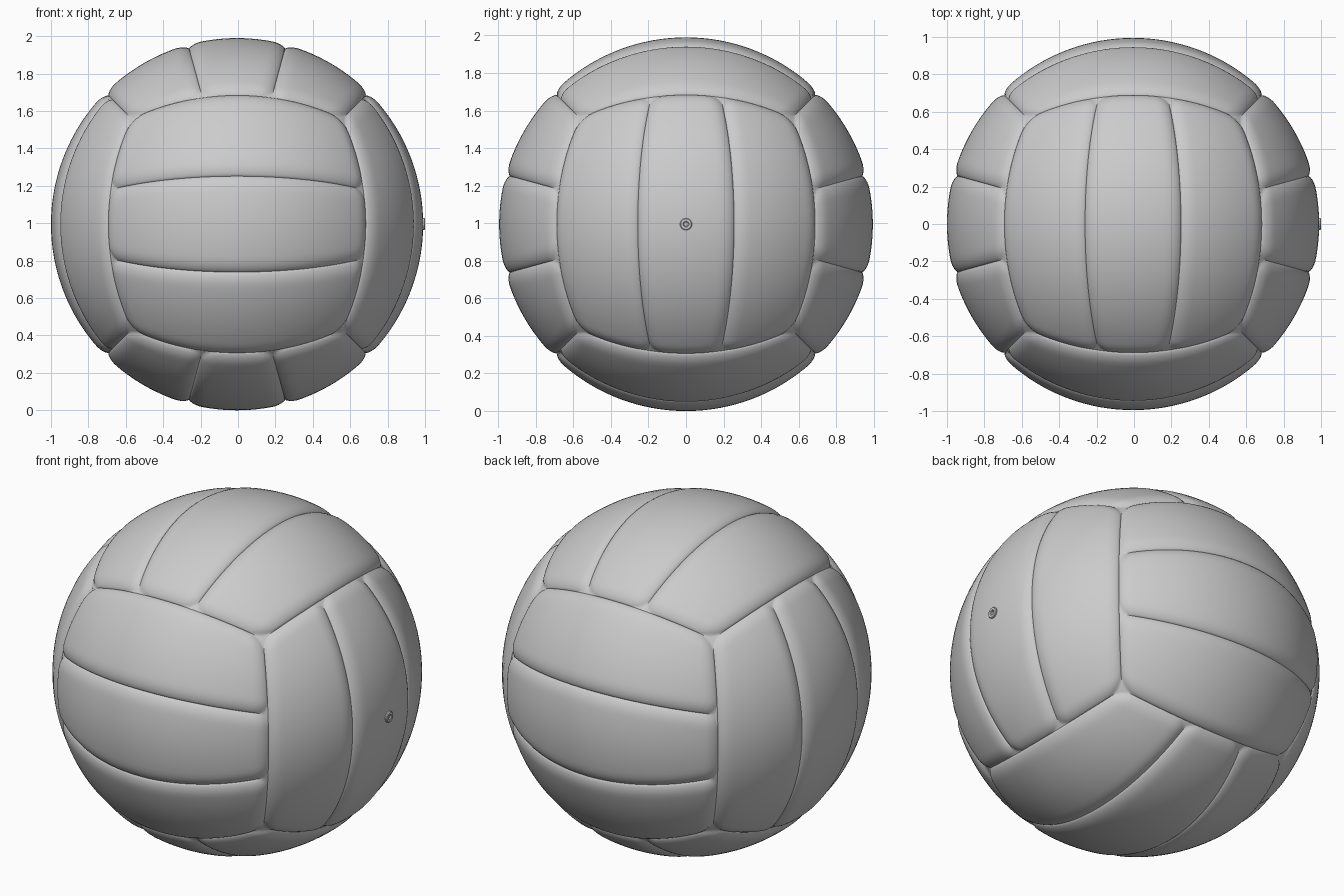
import bpy, math
from mathutils import Vector

if "Cube" in bpy.data.objects:
    bpy.data.objects.remove(bpy.data.objects["Cube"])

R = 0.995                       # ball radius
C = Vector((-0.005, 0, R))      # ball centre (valve tip reaches x = 1)
DEPTH, ROLL = 0.023, 0.075      # seam depth and width of the rounded panel edge
SEAM = math.radians(15.3)       # angle of the two seams inside each face
Q = math.pi / 4
NS, NL = 22, 54                 # grid across / along a panel


def make_object(name, verts, faces):
    me = bpy.data.meshes.new(name)
    me.from_pydata(verts, [], faces)
    me.update()
    ob = bpy.data.objects.new(name, me)
    bpy.context.collection.objects.link(ob)
    for p in me.polygons:
        p.use_smooth = True
    return ob


def spread(a, b, n):
    """n+1 values from a to b, denser near both ends."""
    return [(a + b) / 2 + (b - a) / 2 * math.sin(math.pi / 2 * (2 * i / n - 1))
            for i in range(n + 1)]


def edge(angle_tan, a, b):
    """How far into the rounded edge zone: 0 = flat, 1 = on the seam."""
    def dist(t):
        return (angle_tan[0] * math.cos(t) - angle_tan[1] * math.sin(t)) * R
    d = min(abs(dist(a)), abs(dist(b)))
    return max(0, 1 - d / ROLL)


def panel(name, axis, sign, a, b):
    s_ax, l_ax = (axis + 1) % 3, (axis + 2) % 3
    verts, faces = [], []
    for s in spread(a, b, NS):
        for l in spread(-Q, Q, NL):
            d = Vector((0, 0, 0))
            d[axis], d[s_ax], d[l_ax] = sign, math.tan(s), math.tan(l)
            d.normalize()
            h = abs(d[axis])
            q = min(1, math.hypot(edge((d[s_ax], h), a, b), edge((d[l_ax], h), -Q, Q)))
            drop = DEPTH * (0.5 * q ** 2 + 0.5 * (1 - math.sqrt(1 - q * q)))
            verts.append(C + d * (R - drop))
    w = NL + 1
    for i in range(NS):
        for j in range(NL):
            f = (i * w + j, (i + 1) * w + j, (i + 1) * w + j + 1, i * w + j + 1)
            faces.append(f if sign > 0 else f[::-1])
    make_object(name, verts, faces)


# Eighteen panels: six faces of three strips each
sides = {(0, 1): "right", (0, -1): "left", (1, 1): "back",
         (1, -1): "front", (2, 1): "top", (2, -1): "bottom"}
cuts = [-Q, -SEAM, SEAM, Q]
for (axis, sign), side in sides.items():
    for k in range(3):
        panel(f"{side}_panel_{k + 1}", axis, sign, cuts[k], cuts[k + 1])

# Valve: small lathed ring with a recessed hole on the right side
profile = [(0.032, 0.97), (0.032, 0.996), (0.028, 1.0), (0.016, 1.0),
           (0.012, 0.997), (0.010, 0.985), (0.0005, 0.985)]
N = 24
verts = [(x, r * math.cos(2 * math.pi * i / N), C.z + r * math.sin(2 * math.pi * i / N))
         for r, x in profile for i in range(N)]
faces = [(k * N + i, k * N + (i + 1) % N, (k + 1) * N + (i + 1) % N, (k + 1) * N + i)
         for k in range(len(profile) - 1) for i in range(N)]
valve = make_object("valve", verts, faces)
bpy.context.view_layer.objects.active = valve
valve.select_set(True)
bpy.ops.object.shade_smooth_by_angle(angle=math.radians(35))
